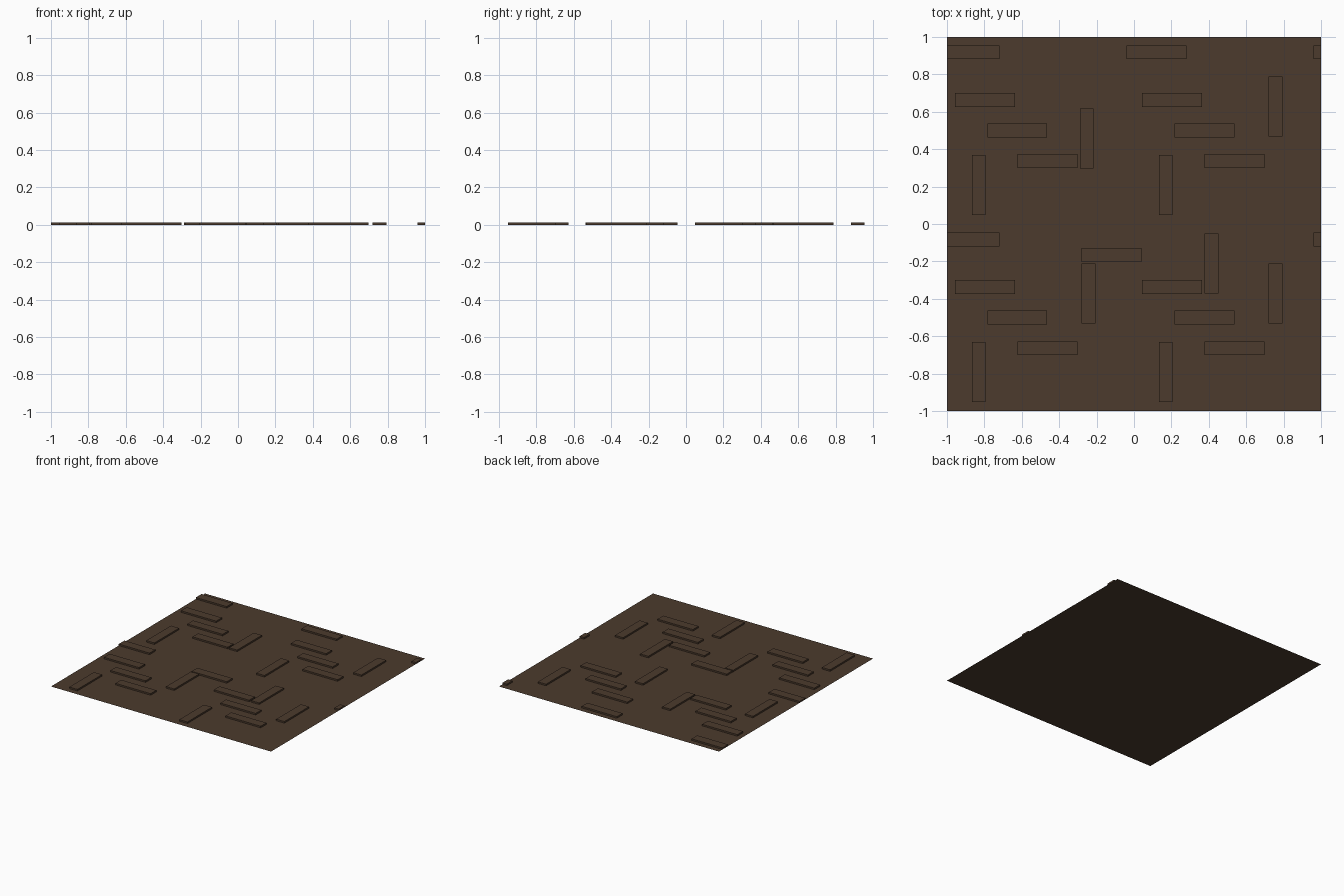
import bpy, bmesh

if "Cube" in bpy.data.objects:
    bpy.data.objects.remove(bpy.data.objects["Cube"])

LONG, SHORT, HEIGHT = 0.32, 0.074, 0.013

brown = bpy.data.materials.new("dark brown")
brown.diffuse_color = (0.072, 0.043, 0.026, 1)
brown.use_nodes = True
brown.node_tree.nodes["Principled BSDF"].inputs["Base Color"].default_value = brown.diffuse_color


def finish(bm, name):
    mesh = bpy.data.meshes.new(name)
    bmesh.ops.recalc_face_normals(bm, faces=bm.faces)
    bm.to_mesh(mesh)
    bm.free()
    mesh.materials.append(brown)
    obj = bpy.data.objects.new(name, mesh)
    bpy.context.collection.objects.link(obj)
    return obj


def tread_bar(x, y, upright, name):
    """Raised bar, open underneath and trimmed at the plate border."""
    w, d = (SHORT, LONG) if upright else (LONG, SHORT)
    bm = bmesh.new()
    bmesh.ops.create_cube(bm, size=1)
    for v in bm.verts:
        v.co.x = max(-1, min(1, x + v.co.x * w))
        v.co.y = max(-1, min(1, y + v.co.y * d))
        v.co.z = (v.co.z + 0.5) * HEIGHT
    bm.normal_update()
    bottom = [f for f in bm.faces if all(v.co.z < 1e-6 for v in f.verts)]
    bmesh.ops.delete(bm, geom=bottom, context='FACES_ONLY')
    finish(bm, name)


# Thin base plate, a single sheet facing up
bm = bmesh.new()
bm.faces.new([bm.verts.new(p) for p in ((-1, -1, 0), (1, -1, 0), (1, 1, 0), (-1, 1, 0))])
bm.normal_update()
plate = bpy.data.meshes.new("base_plate")
bm.to_mesh(plate)
bm.free()
plate.materials.append(brown)
bpy.context.collection.objects.link(bpy.data.objects.new("base_plate", plate))

# Bars repeated in all four quarters: x, y, upright (lower left quarter)
repeated = [(-0.797, -0.337, False), (-0.624, -0.50, False),
            (-0.463, -0.664, False), (-0.83, -0.792, True)]
bars = [(x + i, y + j, up) for x, y, up in repeated for i in (0, 1) for j in (0, 1)]

# Bars crossing the side borders, and the irregular ones
bars += [(x, y, False) for x in (-0.88, 1.12) for y in (0.918, -0.083)]
bars += [(0.12, 0.918, False), (-0.12, -0.166, False),
         (-0.253, 0.458, True), (0.757, 0.629, True), (0.415, -0.211, True),
         (-0.244, -0.372, True), (0.757, -0.372, True)]

for n, (x, y, up) in enumerate(bars, 1):
    tread_bar(x, y, up, f"raised_bar_{n:02d}")
